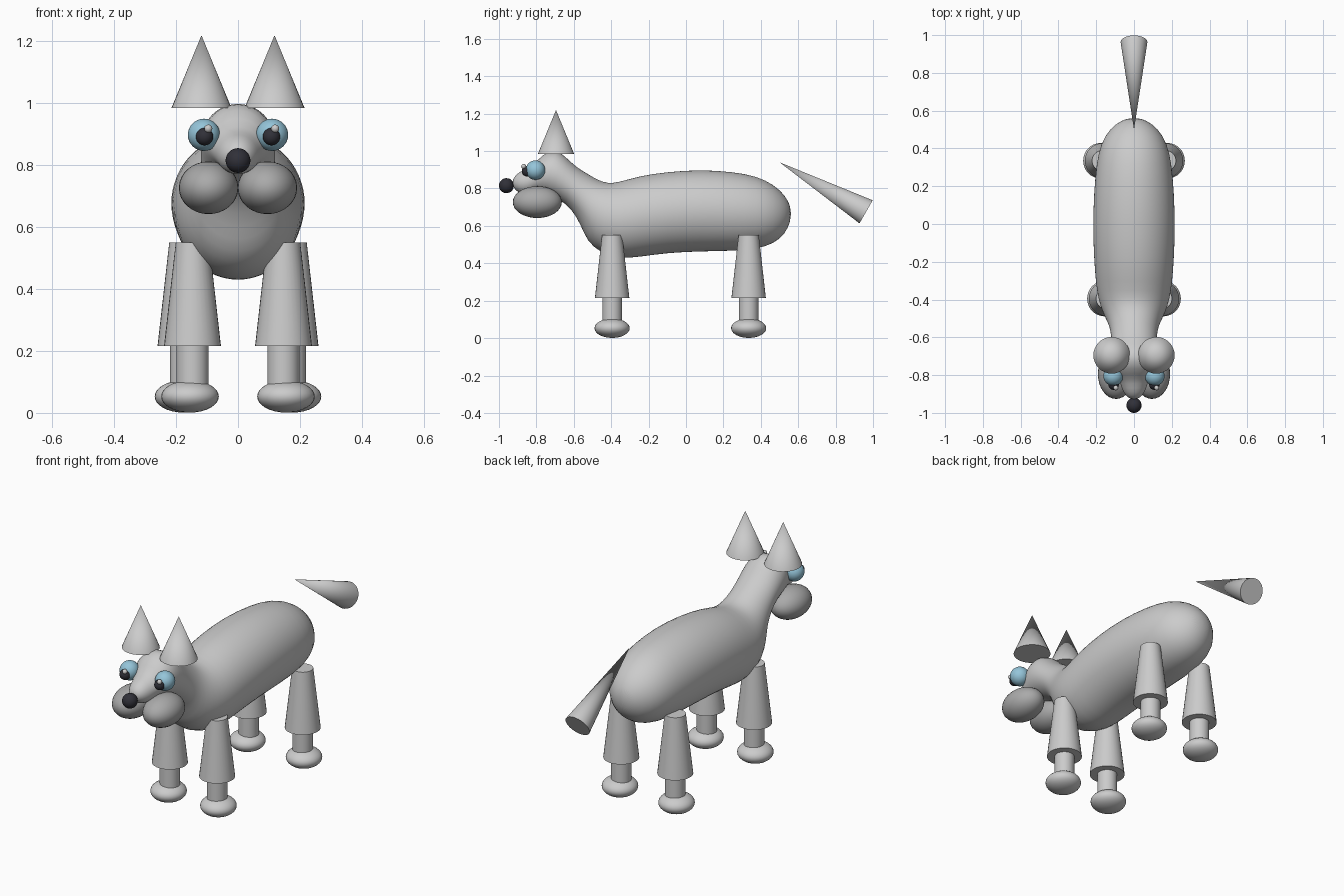
import bpy, bmesh
from math import sin, cos, pi, radians
from mathutils import Vector

if "Cube" in bpy.data.objects:
    bpy.data.objects.remove(bpy.data.objects["Cube"])


def material(name, rgb):
    m = bpy.data.materials.new(name)
    m.diffuse_color = (*rgb, 1)
    m.use_nodes = True
    m.node_tree.nodes["Principled BSDF"].inputs["Base Color"].default_value = m.diffuse_color
    return m


BLUE = material("eye_blue", (0.30, 0.56, 0.70))
DARK = material("dark", (0.03, 0.03, 0.04))
GREY = material("muzzle_grey", (0.40, 0.40, 0.40))


def finish(name, mat=None):
    ob = bpy.context.object
    ob.name = name
    if mat:
        ob.data.materials.append(mat)
    bpy.ops.object.shade_smooth_by_angle(angle=radians(40))
    return ob


def ball(name, loc, size, mat=None):
    bpy.ops.mesh.primitive_uv_sphere_add(segments=32, ring_count=16, radius=1, location=loc)
    bpy.context.object.scale = size
    bpy.ops.object.transform_apply(location=False, rotation=False)
    return finish(name, mat)


def cone(name, loc, r1, r2, depth, rot=(0, 0, 0)):
    bpy.ops.mesh.primitive_cone_add(vertices=32, radius1=r1, radius2=r2, depth=depth,
                                    location=loc, rotation=rot)
    return finish(name)


# Body, neck, head and snout: one loft (top y, top z, bottom y, bottom z, half width)
SECTIONS = [
    (.562, .70, .562, .63, .035), (.53, .765, .53, .555, .10), (.47, .82, .47, .505, .155),
    (.38, .867, .38, .475, .19), (.25, .89, .25, .465, .207), (.08, .902, .08, .463, .217),
    (-.10, .89, -.10, .455, .217), (-.25, .868, -.25, .433, .208),
    (-.36, .833, -.35, .423, .198), (-.42, .828, -.46, .455, .178),
    (-.47, .845, -.53, .52, .15), (-.52, .875, -.56, .60, .13),
    (-.58, .91, -.61, .69, .12), (-.63, .955, -.68, .745, .12),
    (-.69, 1.012, -.76, .775, .12), (-.77, .985, -.80, .78, .10),
    (-.82, .915, -.83, .775, .076), (-.87, .90, -.87, .765, .066),
    (-.91, .875, -.91, .787, .045), (-.927, .845, -.927, .815, .018),
]
N = 32
bm = bmesh.new()
rings = []
for ty, tz, by, bz, w in SECTIONS:
    top, bot = Vector((0, ty, tz)), Vector((0, by, bz))
    mid, half = (top + bot) / 2, (top - bot) / 2
    rings.append([bm.verts.new(mid + half * cos(2 * pi * i / N) + Vector((w * sin(2 * pi * i / N), 0, 0)))
                  for i in range(N)])
for a, b in zip(rings, rings[1:]):
    for i in range(N):
        j = (i + 1) % N
        bm.faces.new((a[i], a[j], b[j], b[i]))
bm.faces.new(rings[0])
bm.faces.new(rings[-1])
bmesh.ops.recalc_face_normals(bm, faces=bm.faces)
for f in bm.faces:
    f.smooth = True
me = bpy.data.meshes.new("body")
bm.to_mesh(me)
bm.free()
body = bpy.data.objects.new("body", me)
bpy.context.collection.objects.link(body)
body.modifiers.new("smooth", "SUBSURF").levels = 1
body.modifiers["smooth"].render_levels = 1

for side, s in (("right", 1), ("left", -1)):
    # Legs and paws
    for end, x, y in (("front", .147, -.395), ("back", .168, .335)):
        cone(f"{end}_{side}_upper_leg", (s * x, y, .383), .092, .054, .335)
        cone(f"{end}_{side}_lower_leg", (s * x, y, .155), .052, .052, .19)
        ball(f"{end}_{side}_paw", (s * (x + .008), y, .053), (.093, .094, .052))
    # Ears
    cone(f"{side}_ear", (s * .118, -.695, 1.102), .097, 0, .235)
    # Eyes with pupils and highlights
    ball(f"{side}_eye", (s * .11, -.805, .898), (.052, .052, .052), BLUE)
    ball(f"{side}_pupil", (s * .108, -.85, .892), (.028, .028, .028), DARK)
    ball(f"{side}_eye_highlight", (s * .108 + .012, -.868, .918), (.013, .013, .013))
    # Muzzle cheeks
    ball(f"{side}_cheek", (s * .095, -.795, .727), (.096, .131, .085), GREY)

# Nose
ball("nose", (0, -.96, .815), (.04, .04, .04), DARK)

# Tail: tip at the rump, wide end outward
tip, base = Vector((0, .50, .94)), Vector((0, .963, .675))
axis = tip - base
cone("tail", (tip + base) / 2, .071, 0, axis.length, axis.to_track_quat("Z", "Y").to_euler())
